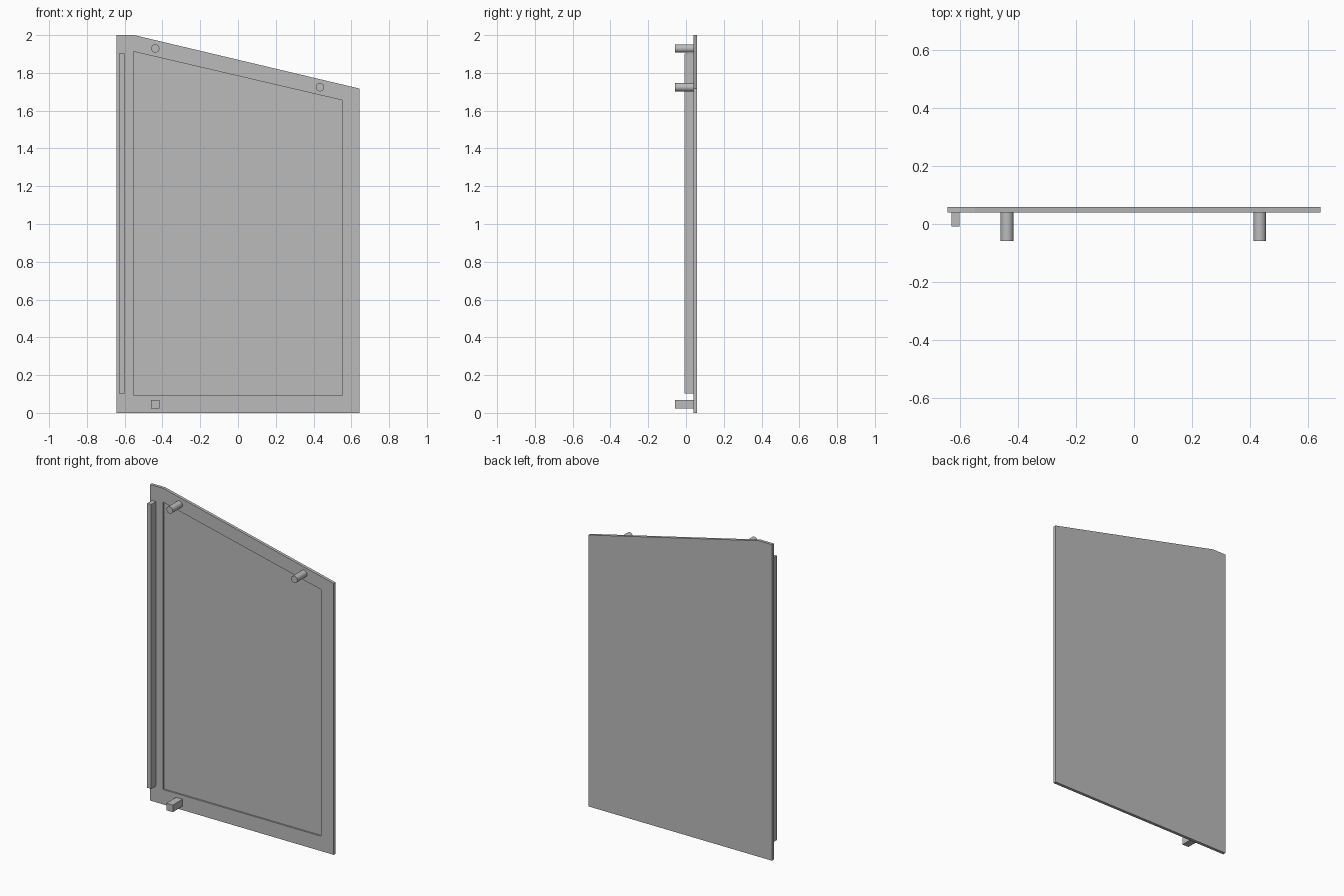
import bpy
import bmesh
import math
from mathutils import Matrix

default = bpy.data.objects.get("Cube")
if default:
    bpy.data.objects.remove(default, do_unlink=True)

# Single plain grey finish
GREY = (0.5, 0.5, 0.5, 1.0)
grey = bpy.data.materials.new("plain grey")
grey.use_nodes = True
grey.diffuse_color = GREY
grey.node_tree.nodes["Principled BSDF"].inputs["Base Color"].default_value = GREY

# Depth levels, front to back
PEG_FRONT, STRIP_FRONT = -0.058, -0.008
PANEL_FRONT, RECESS_FLOOR, PANEL_BACK = 0.039, 0.049, 0.058


def add_object(name, bm):
    mesh = bpy.data.meshes.new(name)
    bmesh.ops.recalc_face_normals(bm, faces=bm.faces[:])
    bm.to_mesh(mesh)
    bm.free()
    mesh.materials.append(grey)
    obj = bpy.data.objects.new(name, mesh)
    bpy.context.collection.objects.link(obj)
    return obj


def prism(name, outline, y0, y1):
    """Extrude an (x, z) outline from y0 to y1."""
    bm = bmesh.new()
    face = bm.faces.new([bm.verts.new((x, y0, z)) for x, z in outline])
    ext = bmesh.ops.extrude_face_region(bm, geom=[face])
    moved = [v for v in ext["geom"] if isinstance(v, bmesh.types.BMVert)]
    bmesh.ops.translate(bm, verts=moved, vec=(0, y1 - y0, 0))
    return add_object(name, bm)


def block(name, x0, x1, z0, z1, y0, y1):
    return prism(name, [(x0, z0), (x1, z0), (x1, z1), (x0, z1)], y0, y1)


def round_peg(name, x, z, radius=0.022):
    bm = bmesh.new()
    place = (Matrix.Translation((x, (PEG_FRONT + PANEL_FRONT) / 2, z))
             @ Matrix.Rotation(math.pi / 2, 4, "X"))
    bmesh.ops.create_cone(bm, cap_ends=True, segments=32, radius1=radius,
                          radius2=radius, depth=PANEL_FRONT - PEG_FRONT, matrix=place)
    obj = add_object(name, bm)
    bpy.ops.object.select_all(action="DESELECT")
    obj.select_set(True)
    bpy.context.view_layer.objects.active = obj
    bpy.ops.object.shade_smooth_by_angle(angle=math.radians(40))


# Slanted-top panel
panel = prism("panel", [(-0.643, 0), (0.643, 0), (0.643, 1.717),
                        (-0.55, 2), (-0.643, 2)], PANEL_FRONT, PANEL_BACK)

# Shallow recess cut into the front of the panel
cutter = prism("recess_cutter", [(-0.554, 0.094), (0.552, 0.094),
                                 (0.552, 1.655), (-0.554, 1.913)],
               PANEL_FRONT - 0.02, RECESS_FLOOR)
cutter.hide_render = True
cut = panel.modifiers.new("recess", "BOOLEAN")
cut.operation = "DIFFERENCE"
cut.solver = "EXACT"
cut.object = cutter
bpy.context.view_layer.objects.active = panel
bpy.ops.object.modifier_apply(modifier=cut.name)
bpy.data.objects.remove(cutter, do_unlink=True)

# Upright strip along the tall edge
block("edge_strip", -0.63, -0.602, 0.102, 1.902, STRIP_FRONT, PANEL_FRONT)

# Pegs: one square at the bottom, two round under the slanted edge
block("square_peg", -0.461, -0.416, 0.024, 0.069, PEG_FRONT, PANEL_FRONT)
round_peg("upper_right_peg", -0.438, 1.929)
round_peg("upper_left_peg", 0.434, 1.724)
